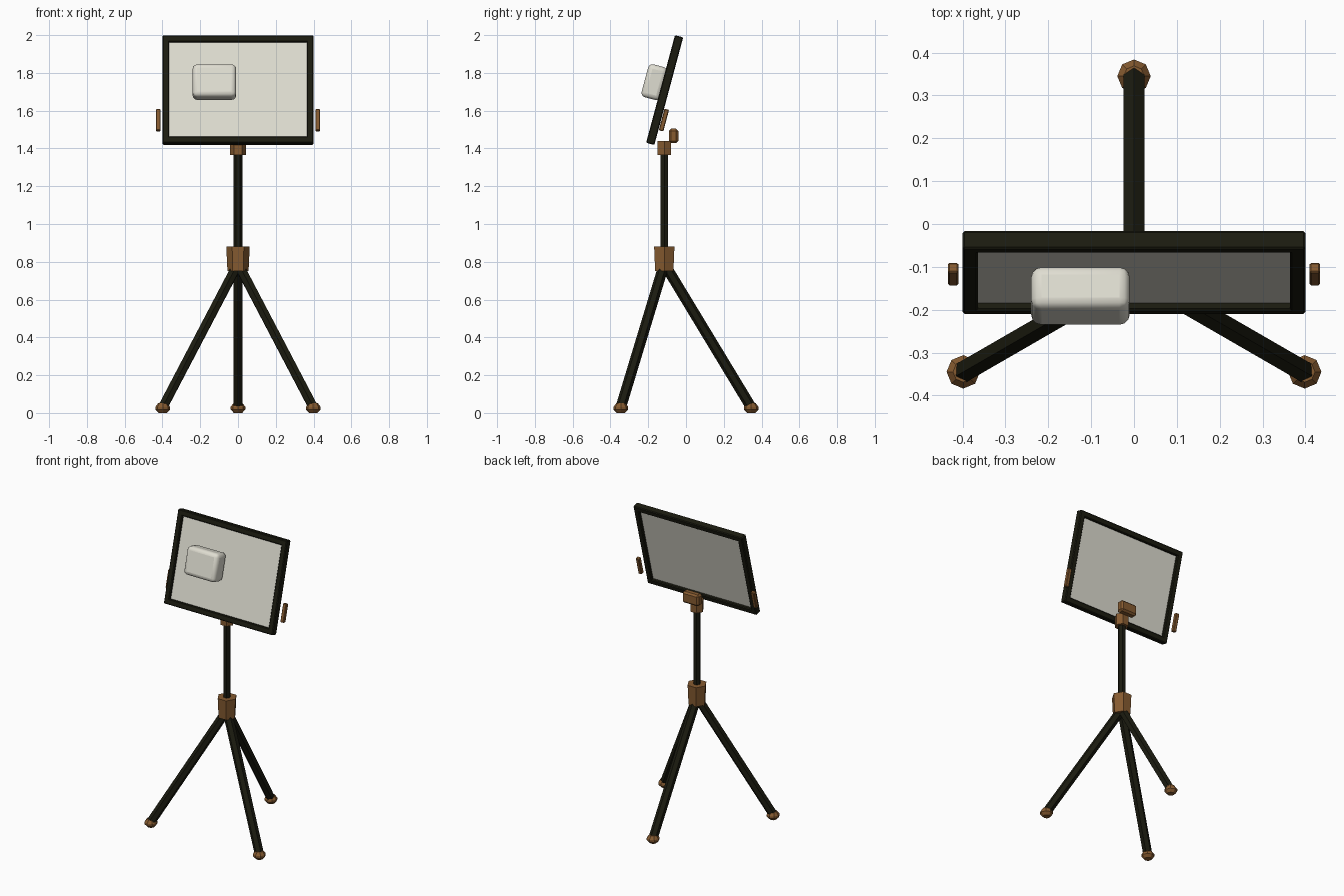
import bpy, math
from mathutils import Vector, Matrix

if "Cube" in bpy.data.objects:
    bpy.data.objects.remove(bpy.data.objects["Cube"])

AXIS_Y = -0.115                 # tripod centre line
TILT = math.radians(-15)        # board leans back


def material(name, rgb):
    m = bpy.data.materials.new(name)
    m.diffuse_color = (*rgb, 1)
    m.use_nodes = True
    m.node_tree.nodes["Principled BSDF"].inputs["Base Color"].default_value = m.diffuse_color
    return m


DARK = material("dark olive", (0.011, 0.011, 0.005))
BROWN = material("brown", (0.24, 0.105, 0.03))
WHITE = material("warm white", (0.74, 0.725, 0.64))


def finish(name, mat, bevel=0, segments=1):
    o = bpy.context.object
    o.name = name
    o.data.materials.append(mat)
    if bevel:
        b = o.modifiers.new("bevel", 'BEVEL')
        b.width, b.segments, b.limit_method = bevel, segments, 'ANGLE'
    return o


def box(name, size, loc, mat, bevel=0, segments=1, tilt=0):
    bpy.ops.mesh.primitive_cube_add(size=1, location=loc, rotation=(tilt, 0, 0))
    o = bpy.context.object
    o.scale = size
    bpy.ops.object.transform_apply(location=False, rotation=False, scale=True)
    return finish(name, mat, bevel, segments)


def prism(name, r, z0, z1, mat, bevel=0):
    # hexagon with corners on the x axis
    bpy.ops.mesh.primitive_cylinder_add(vertices=6, radius=r, depth=z1 - z0,
                                        location=(0, AXIS_Y, (z0 + z1) / 2),
                                        rotation=(0, 0, math.pi / 6))
    return finish(name, mat, bevel)


# Legs and feet
for i, a in enumerate((90, 210, 330)):
    t = math.radians(a)
    d = Vector((math.cos(t), math.sin(t), 0))
    foot = Vector((0, AXIS_Y, 0.03)) + d * 0.46
    top = Vector((0, AXIS_Y, 0.79))
    axis = (top - foot).normalized()
    side = Vector((-d.y, d.x, 0))
    ridge = side.cross(axis)
    bpy.ops.mesh.primitive_cylinder_add(vertices=6, radius=0.028, depth=(top - foot).length)
    o = finish(f"leg_{i + 1}", DARK)
    rot = Matrix((side, ridge, axis)).transposed()
    if rot.determinant() < 0:
        rot = Matrix((-side, ridge, axis)).transposed()
    o.matrix_world = Matrix.Translation((top + foot) / 2) @ rot.to_4x4()

    rings = [(0.022, 0.0), (0.039, 0.018), (0.039, 0.032), (0.024, 0.052)]
    verts = [(foot.x + r * math.cos(k * math.pi / 4), foot.y + r * math.sin(k * math.pi / 4), z)
             for r, z in rings for k in range(8)]
    faces = [(j * 8 + k, j * 8 + (k + 1) % 8, j * 8 + 8 + (k + 1) % 8, j * 8 + 8 + k)
             for j in range(3) for k in range(8)]
    faces += [tuple(reversed(range(8))), tuple(range(24, 32))]
    me = bpy.data.meshes.new(f"foot_{i + 1}")
    me.from_pydata(verts, [], faces)
    me.materials.append(BROWN)
    bpy.context.collection.objects.link(bpy.data.objects.new(f"foot_{i + 1}", me))

# Column, hub and head
prism("column", 0.023, 0.80, 1.38, DARK)
hub = prism("hub", 0.062, 0.75, 0.88, BROWN)
for v in hub.data.vertices:
    if v.co.z < 0:
        v.co.x *= 0.9
        v.co.y *= 0.9
prism("head", 0.042, 1.365, 1.44, BROWN)
box("clamp_bar", (0.12, 0.05, 0.075), (0, -0.066, 1.467), BROWN, 0.011)

# Tilted board: frame bars and recessed panel
C = Vector((0, -0.113, 1.709))
R = Matrix.Rotation(TILT, 3, 'X')
W, H, T, B = 0.80, 0.59, 0.045, 0.036
for s, n in ((-1, "left"), (1, "right")):
    box(f"frame_{n}", (B, T, H), C + R @ Vector((s * (W - B) / 2, 0, 0)), DARK, 0.005, 1, TILT)
for s, n in ((-1, "bottom"), (1, "top")):
    box(f"frame_{n}", (W - 0.01, T, B), C + R @ Vector((0, 0, s * (H - B) / 2)), DARK, 0.005, 1, TILT)
box("panel", (W - 2 * B + 0.01, 0.01, H - 2 * B + 0.01), C, WHITE, 0, 1, TILT)

# Rounded block on the panel
box("block", (0.23, 0.103, 0.18), (-0.125, -0.168, 1.751), WHITE, 0.024, 3, TILT)
bpy.ops.object.shade_smooth_by_angle(angle=math.radians(40))

# Side grips
for s, n in ((-1, "left"), (1, "right")):
    box(f"grip_{n}", (0.025, 0.025, 0.118), (s * 0.422, -0.117, 1.55), BROWN, 0.004, 1, TILT)
